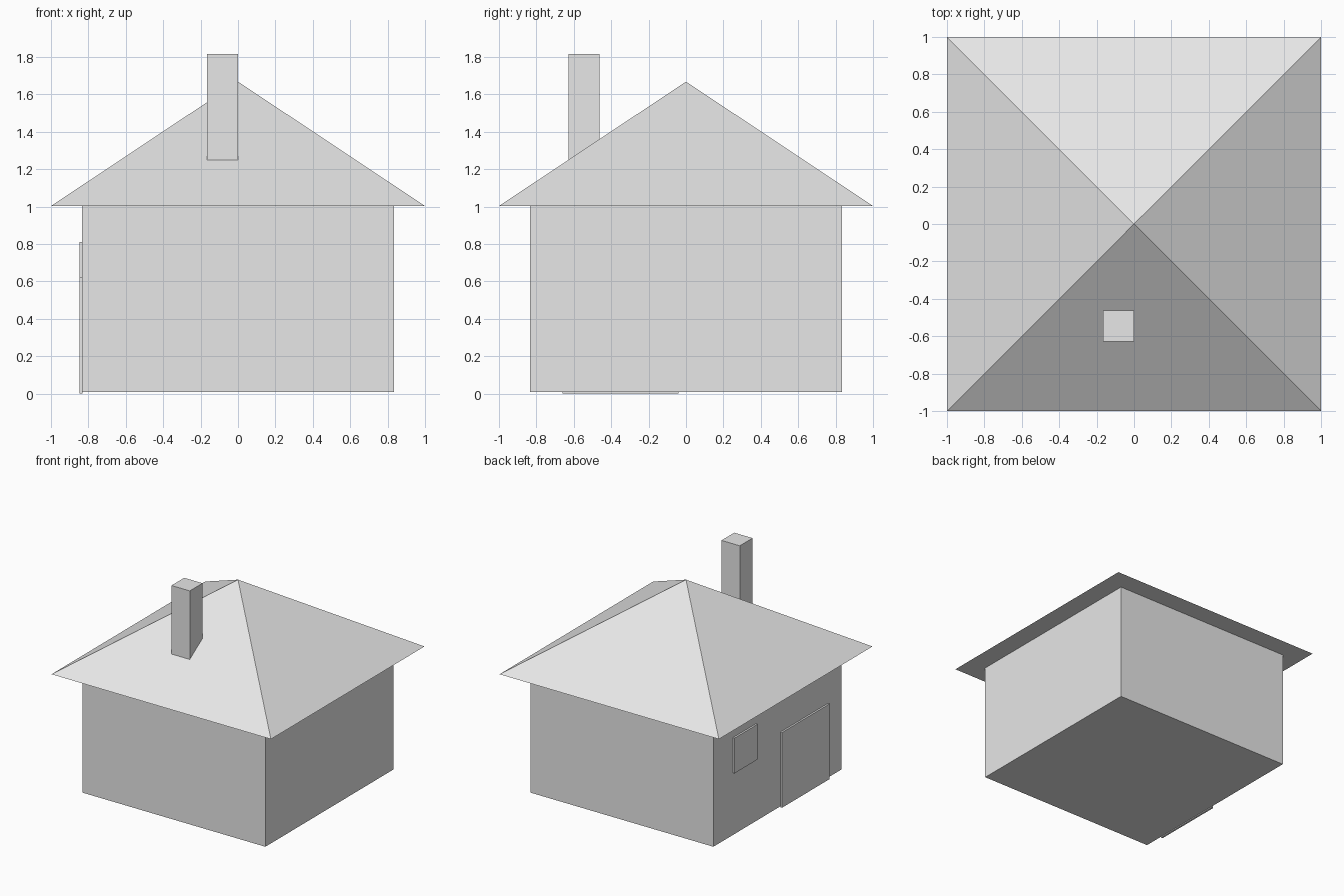
import bpy
import bmesh

cube = bpy.data.objects.get("Cube")
if cube:
    bpy.data.objects.remove(cube, do_unlink=True)

# One plain finish for the whole house
grey = bpy.data.materials.new("light_grey")
grey.use_nodes = True
colour = (0.8, 0.8, 0.8, 1.0)
grey.diffuse_color = colour
grey.node_tree.nodes["Principled BSDF"].inputs["Base Color"].default_value = colour


def add_object(name, bm):
    bmesh.ops.recalc_face_normals(bm, faces=bm.faces)
    mesh = bpy.data.meshes.new(name)
    bm.to_mesh(mesh)
    bm.free()
    mesh.materials.append(grey)
    obj = bpy.data.objects.new(name, mesh)
    bpy.context.collection.objects.link(obj)
    return obj


def box(name, low, high):
    bm = bmesh.new()
    bmesh.ops.create_cube(bm, size=1)
    for v in bm.verts:
        v.co = [h if c > 0 else l for c, l, h in zip(v.co, low, high)]
    return add_object(name, bm)


def pyramid(name, half, base, apex):
    bm = bmesh.new()
    corners = [bm.verts.new((x * half, y * half, base))
               for x, y in ((-1, -1), (1, -1), (1, 1), (-1, 1))]
    top = bm.verts.new((0, 0, apex))
    bm.faces.new(corners)
    for i in range(4):
        bm.faces.new((corners[i], corners[(i + 1) % 4], top))
    return add_object(name, bm)


WALL = 0.833   # half width of the house
EAVES = 1.003  # height of the wall tops

# Walls and overhanging hipped roof
box("walls", (-WALL, -WALL, 0.008), (WALL, WALL, EAVES))
pyramid("roof", 1.0, EAVES, 1.668)

# Chimney rising from the front slope
box("chimney", (-0.167, -0.628, 1.24), (0, -0.462, 1.815))

# Door and window panels on the right-hand wall
box("door", (-0.848, -0.66, 0), (-0.832, -0.04, 0.62))
box("window", (-0.848, 0.28, 0.52), (-0.832, 0.58, 0.81))
